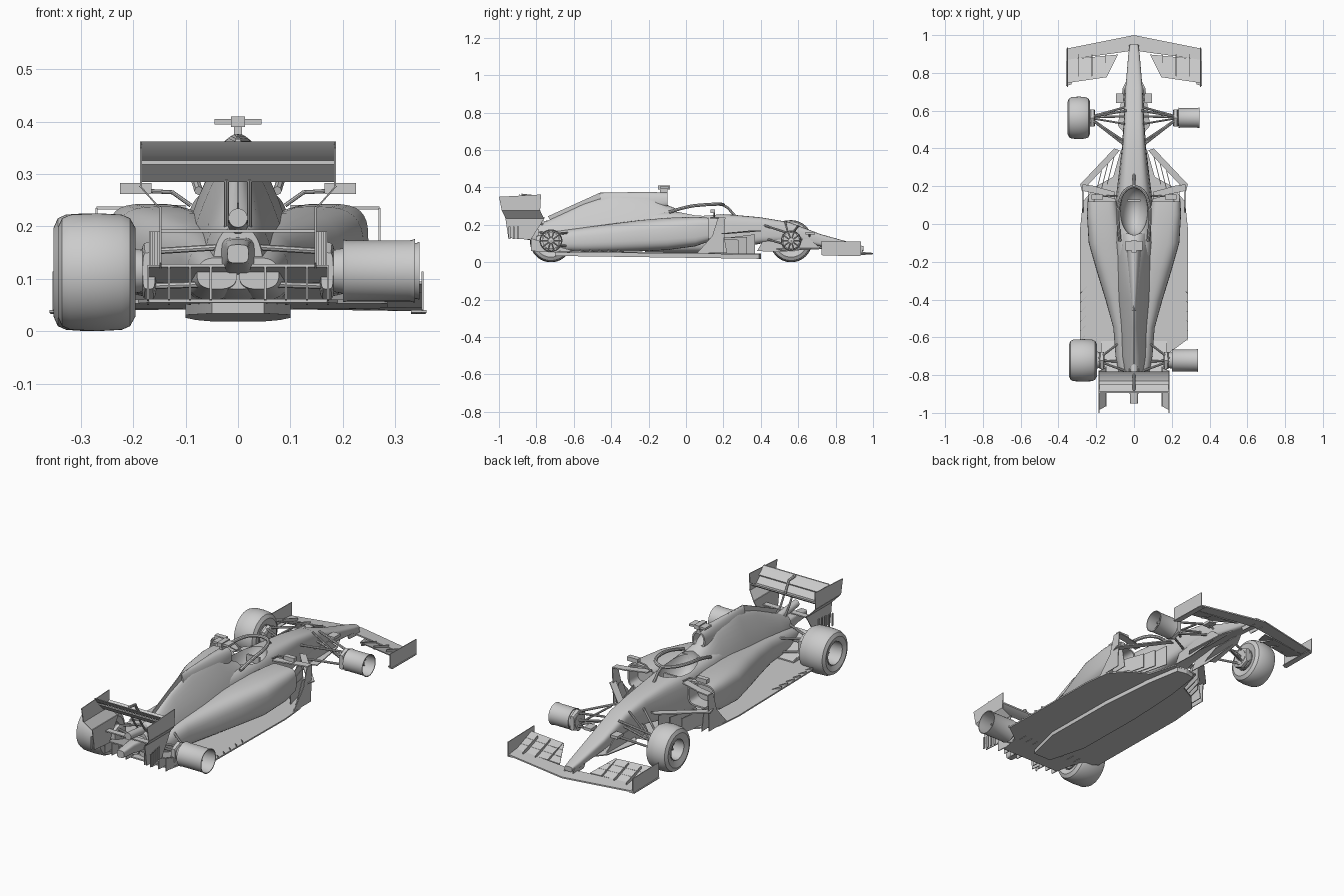
import bpy, bmesh, math
from mathutils import Vector

if "Cube" in bpy.data.objects:
    bpy.data.objects.remove(bpy.data.objects["Cube"])

grey = bpy.data.materials.new("light grey")
grey.use_nodes = True
grey.diffuse_color = (0.6, 0.6, 0.6, 1)
grey.node_tree.nodes["Principled BSDF"].inputs["Base Color"].default_value = (0.6, 0.6, 0.6, 1)
parts = []


def register(name, data, mirror):
    ob = bpy.data.objects.new(name, data)
    bpy.context.collection.objects.link(ob)
    data.materials.append(grey)
    if mirror:
        ob.modifiers.new("Mirror", "MIRROR")
    parts.append(ob)
    return ob


def finish(name, bm, mirror=False):
    bmesh.ops.recalc_face_normals(bm, faces=bm.faces)
    me = bpy.data.meshes.new(name)
    bm.to_mesh(me)
    bm.free()
    return register(name, me, mirror)


def bridge(bm, rings, closed=True):
    n = len(rings[0])
    for a, b in zip(rings, rings[1:]):
        for i in range(n if closed else n - 1):
            j = (i + 1) % n
            bm.faces.new((a[i], a[j], b[j], b[i]))


def loft(name, rows, mirror=False, inlet=0, n=32):
    """Rows: y, centre x, half width, bottom, top, squareness, narrowing to the top."""
    bm = bmesh.new()
    rings = []
    for y, cx, hw, z0, z1, e, taper in rows:
        ring = []
        for k in range(n):
            a = math.tau * k / n
            c, s = math.cos(a), math.sin(a)
            px = math.copysign(abs(c) ** (2 / e), c)
            t = (math.copysign(abs(s) ** (2 / e), s) + 1) / 2
            ring.append(bm.verts.new((cx + hw * px * (1 - taper * t), y, z0 + (z1 - z0) * t)))
        rings.append(ring)
    bridge(bm, rings)
    cap = bm.faces.new(rings[0])
    bm.faces.new(rings[-1])
    if inlet:
        bmesh.ops.recalc_face_normals(bm, faces=bm.faces)
        bmesh.ops.inset_region(bm, faces=[cap], thickness=0.008)
        hole = bmesh.ops.extrude_face_region(bm, geom=[cap])["geom"]
        bm.faces.remove(cap)
        bmesh.ops.translate(bm, verts=[v for v in hole if isinstance(v, bmesh.types.BMVert)],
                            vec=(0, -inlet, 0))
    return finish(name, bm, mirror)


def slab(name, pts, off, mirror=True):
    """A flat outline of 3D points thickened by an offset."""
    bm = bmesh.new()
    off = Vector(off)
    rings = [[bm.verts.new(Vector(p) + off * k) for p in pts] for k in (0, 1)]
    bridge(bm, rings)
    for r in rings:
        bm.faces.new(r)
    return finish(name, bm, mirror)


def upright(name, x, yz, mirror=True, thick=0.004):
    return slab(name, [(x, y, z) for y, z in yz], (thick, 0, 0), mirror)


def box(name, lo, hi, mirror=True):
    (x, y, z), (X, Y, Z) = lo, hi
    return slab(name, [(x, y, z), (X, y, z), (X, Y, z), (x, Y, z)], (0, 0, Z - z), mirror)


def tube(name, pts, r, mirror=True, smooth=False):
    cu = bpy.data.curves.new(name, "CURVE")
    cu.dimensions = "3D"
    cu.bevel_depth, cu.bevel_resolution, cu.use_fill_caps = r, 2, True
    sp = cu.splines.new("NURBS" if smooth else "POLY")
    sp.points.add(len(pts) - 1)
    for p, co in zip(sp.points, pts):
        p.co = (*co, 1)
    if smooth:
        sp.use_endpoint_u, sp.order_u = True, 3
    return register(name, cu, mirror)


def lathe(name, profile, y, z, side, n=40):
    """Spin an (x, radius) profile about a wheel axle."""
    bm = bmesh.new()
    rings = [[bm.verts.new((side * x, y + r * math.cos(math.tau * k / n),
                            z + r * math.sin(math.tau * k / n))) for k in range(n)]
             for x, r in profile]
    bridge(bm, rings)
    return finish(name, bm)


# Body
chassis = loft("nose_and_chassis", [
    (.95, 0, .022, .06, .085, 3, 0), (.9, 0, .03, .062, .1, 3, 0), (.72, 0, .045, .085, .15, 4, 0),
    (.55, 0, .056, .11, .215, 4, .1), (.4, 0, .068, .1, .24, 4, .15), (.25, 0, .088, .07, .254, 4, .2),
    (.1, 0, .108, .05, .262, 4, .2), (-.1, 0, .115, .05, .272, 4, .2), (-.22, 0, .1, .05, .27, 4, .2)])
cover = loft("engine_cover", [
    (-.05, 0, .11, .06, .285, 3, .35), (-.11, 0, .13, .06, .31, 2.6, .55), (-.2, 0, .14, .06, .365, 2.4, .7),
    (-.4, 0, .13, .06, .36, 2.3, .8), (-.55, 0, .105, .06, .31, 2.3, .75), (-.7, 0, .09, .06, .24, 2.4, .55),
    (-.79, 0, .055, .08, .2, 2.5, .3)])
loft("airbox", [(-.1, 0, .04, .295, .372, 2.6, .2), (-.2, 0, .042, .27, .376, 2.4, .3),
                (-.46, 0, .02, .25, .372, 2.2, .5)], inlet=.06)
pods = loft("sidepods", [
    (.12, .17, .076, .11, .238, 4, 0), (.05, .165, .084, .085, .243, 3.5, 0), (-.1, .145, .095, .065, .238, 3, 0),
    (-.25, .105, .095, .058, .225, 2.8, .05), (-.4, .08, .075, .055, .205, 2.6, .1),
    (-.55, .06, .052, .055, .185, 2.5, .1), (-.7, .05, .05, .06, .165, 2.5, .1), (-.8, .04, .04, .08, .14, 2.5, .1)],
    mirror=True, inlet=.07)
upright("shark_fin", -.002, [(-.3, .34), (-.3, .374), (-.46, .372), (-.74, .245), (-.7, .2)], False)

# Cockpit opening, cut through the chassis and the headrest
bm = bmesh.new()
bmesh.ops.create_uvsphere(bm, u_segments=32, v_segments=16, radius=1)
for v in bm.verts:
    v.co = Vector((v.co.x * .074, .07 + v.co.y * .13, .275 + v.co.z * .12))
cutter = finish("cockpit_cutter", bm)
cutter.hide_render = True
parts.remove(cutter)
for ob in (chassis, cover):
    cut = ob.modifiers.new("Cockpit", "BOOLEAN")
    cut.object, cut.operation = cutter, "DIFFERENCE"
box("steering_wheel", (-.035, .12, .205), (.035, .13, .24), False)

# Halo, cameras and mirrors
tube("halo_ring", [(0, .2, .308), (.05, .19, .312), (.085, .1, .308), (.085, 0, .298), (.075, -.09, .268)],
     .0085, smooth=True)
tube("halo_pillar", [(0, .26, .25), (0, .225, .29), (0, .195, .308)], .007, False)
box("camera_post", (-.008, -.14, .36), (.008, -.1, .4), False)
box("camera_bar", (-.045, -.14, .394), (.045, -.09, .405), False)
box("camera_pod", (-.013, -.15, .39), (.013, -.085, .41), False)
box("mirror", (.165, .13, .262), (.225, .155, .283))
tube("mirror_stalk", [(.09, .15, .24), (.125, .15, .265), (.18, .145, .268)], .004)
box("nose_camera", (.055, .64, .148), (.095, .69, .162))
tube("nose_camera_stalk", [(.03, .66, .13), (.075, .66, .155)], .005)

# Floor, plank and diffuser, raked upwards to the rear
plan = [(0, .4), (.07, .39), (.11, .25), (.2, .2), (.27, .12), (.285, -.02), (.285, -.61), (.19, -.68), (.17, -.79), (0, -.79)]
slab("floor", [(x, y, .045 - .012 * y) for x, y in plan], (0, 0, .007))
slab("plank", [(x, y, .024 - .014 * y) for x, y in
               ((0, .4), (.05, .39), (.08, .2), (.1, -.1), (.1, -.5), (.05, -.7), (0, -.7))], (0, 0, .024))
slab("diffuser_roof", [(0, -.62, .06), (.17, -.62, .06), (.17, -.83, .122), (0, -.83, .122)], (0, 0, .006))
for i in range(4):
    upright("diffuser_strake", .05 + .04 * i, [(-.62, .05), (-.62, .065), (-.83, .125), (-.83, .06)])
for i in range(6):
    y = -.33 - .05 * i
    slab("floor_edge_fin", [(.25, y, .056), (.284, y - .035, .056), (.284, y - .035, .068)], (0, -.004, 0))

# Bargeboards and deflectors
for i in range(3):
    x, y = .1 + .035 * i, .37 - .045 * i
    slab("bargeboard", [(x, y, .045), (x + .04, y - .16, .045), (x + .04, y - .16, .13), (x, y, .15 - .015 * i)],
         (.004, 0, 0))
slab("boomerang", [(.075, .39, .165), (.105, .4, .165), (.285, .21, .15), (.275, .17, .15), (.25, .2, .15), (.1, .36, .165)],
     (0, 0, .006))
upright("outer_deflector", .268, [(.2, .05), (.21, .235), (.17, .235), (.14, .14), (.06, .05)])
upright("inner_deflector", .24, [(.22, .05), (.2, .16), (.17, .16), (.12, .05)])
slab("deflector_bridge", [(.2, .2, .232), (.27, .21, .232), (.27, .175, .232), (.2, .16, .232)], (0, 0, .006))
slab("pod_wing", [(.1, .17, .235), (.21, .2, .232), (.21, .165, .232), (.1, .13, .235)], (0, 0, .006))
upright("under_nose_vane", .05, [(.72, .075), (.66, .125), (.42, .13), (.38, .06), (.5, .055)])
slab("nose_cape", [(.02, .8, .08), (.06, .72, .07), (.085, .52, .06), (.05, .48, .07), (.02, .6, .08)], (0, 0, .005))

# Front wing
slab("front_wing_main", [(0, 1, .043), (.35, .93, .038), (.35, .87, .045), (.06, .91, .05), (0, .92, .05)], (0, 0, .007))
for i in range(3):
    y, z, x = .872 - .04 * i, .05 + .015 * i, .085 + .02 * i
    slab("front_wing_flap", [(x, y + .025, z), (.35, y, z - .006), (.35, y - .045, z + .01), (x + .02, y - .015, z + .014)],
         (0, 0, .005))
for x in (.15, .22, .29):
    upright("flap_bracket", x, [(.9, .045), (.9, .06), (.78, .1), (.78, .08)])
upright("front_endplate", .35, [(.935, .035), (.935, .11), (.725, .114), (.725, .04)])
slab("endplate_foot", [(.33, .93, .033), (.358, .93, .033), (.36, .73, .036), (.33, .74, .036)], (0, 0, .004))
upright("wing_pylon", .022, [(.95, .045), (.94, .075), (.84, .09), (.86, .05)])

# Rear wing
arc = [(-.78, .305), (-.8, .29), (-.83, .285), (-.862, .318)]
arc += [(y, z + .008) for y, z in reversed(arc)]
slab("rear_wing_main", [(-.185, y, z) for y, z in arc], (.37, 0, 0), False)
slab("rear_wing_flap", [(-.185, y, z) for y, z in ((-.852, .322), (-.875, .335), (-.895, .362), (-.888, .362), (-.866, .34), (-.85, .328))],
     (.37, 0, 0), False)
upright("rear_endplate", .183, [(-.775, .362), (-1, .35), (-.985, .275), (-.78, .275)])
slab("lower_endplate", [(.185, -.78, .277), (.185, -.985, .277), (.148, -.965, .235), (.148, -.76, .235)], (.004, 0, 0))
upright("endplate_leg", .146, [(-.755, .238), (-.966, .238), (-.95, .13), (-.83, .12)])
for i in range(5):
    upright("endplate_louvre", .15 + .004 * i, [(-.85 - .022 * i, .125), (-.85 - .022 * i, .19), (-.86 - .022 * i, .19), (-.86 - .022 * i, .125)])
tube("wing_support", [(.022, -.76, .19), (.022, -.8, .24), (.022, -.83, .29)], .005)
tube("drag_actuator", [(0, -.8, .3), (0, -.83, .355), (0, -.88, .36)], .007, False)
box("lower_wing_bar", (-.147, -.86, .188), (.147, -.83, .194), False)
loft("crash_structure", [(-.75, 0, .035, .1, .18, 4, 0), (-.87, 0, .024, .125, .175, 4, 0), (-.95, 0, .02, .13, .165, 4, 0)])
loft("exhaust", [(-.89, 0, .018, .198, .234, 2, 0), (-.74, 0, .02, .18, .22, 2, 0)])

# Wheels: rims on every corner, tyres on the right only
for place, y, inner, outer, rim in (("front", .562, .236, .346, .054), ("rear", -.722, .2, .338, .06)):
    w = outer - inner
    for side, label in ((1, "left"), (-1, "right")):
        lathe(f"{place}_{label}_rim", [(inner, rim - .004), (inner, rim), (inner + .01, rim - .002), (outer - .01, rim - .002),
              (outer, rim + .001), (outer, rim - .003), (inner + .006, rim - .006), (inner, rim - .004)], y, .115, side)
        deep = outer - .5 * w
        lathe(f"{place}_{label}_hub", [(inner - .03, .001), (inner - .03, .038), (inner + .01, .045), (inner + .012, .014),
              (deep + .02, .014), (deep + .025, .001)], y, .115, side)
        for k in range(10):
            a = math.tau * k / 10
            c, s = math.cos(a), math.sin(a)
            tube(f"{place}_{label}_spoke", [(side * (deep + .012), y + .01 * c, .115 + .01 * s),
                 (side * deep, y + (rim - .004) * c, .115 + (rim - .004) * s)], .004, False)
    lathe(f"{place}_right_tyre", [(inner + .004, rim), (inner - .004, .085), (inner + .006, .103), (inner + .022, .11),
          (inner + w / 2, .1125), (outer - .018, .11), (outer - .002, .103), (outer + .006, .085), (outer - .004, rim),
          (inner + .004, rim)], y, .1125, -1, 56)

# Suspension
for y, z, hub in ((.6, .195, .15), (.41, .2, .15), (.62, .125, .085), (.43, .125, .085), (.57, .16, .11)):
    tube("front_arm", [(.04, y, z), (.24, .565, hub)], .006)
tube("front_pushrod", [(.05, .53, .22), (.225, .56, .09)], .005)
for y, z, hub in ((-.6, .16, .15), (-.78, .16, .15), (-.6, .09, .085), (-.78, .09, .085), (-.73, .12, .115)):
    tube("rear_arm", [(.04, y, z), (.2, -.722, hub)], .006)
for place, y, x in (("front", .562, .205), ("rear", -.722, .155)):
    loft(place + "_brake_duct", [(y + .045, x + .015, .012, .08, .15, 4, 0), (y, x + .015, .015, .06, .17, 4, 0),
                                 (y - .045, x + .015, .012, .08, .15, 4, 0)], mirror=True, n=16)

# Apply modifiers, turn tubes into meshes and smooth
bpy.ops.object.select_all(action="DESELECT")
for ob in parts:
    ob.select_set(True)
bpy.context.view_layer.objects.active = parts[0]
bpy.ops.object.convert(target="MESH")
bpy.ops.object.shade_smooth_by_angle(angle=math.radians(35))
bpy.data.objects.remove(cutter)
